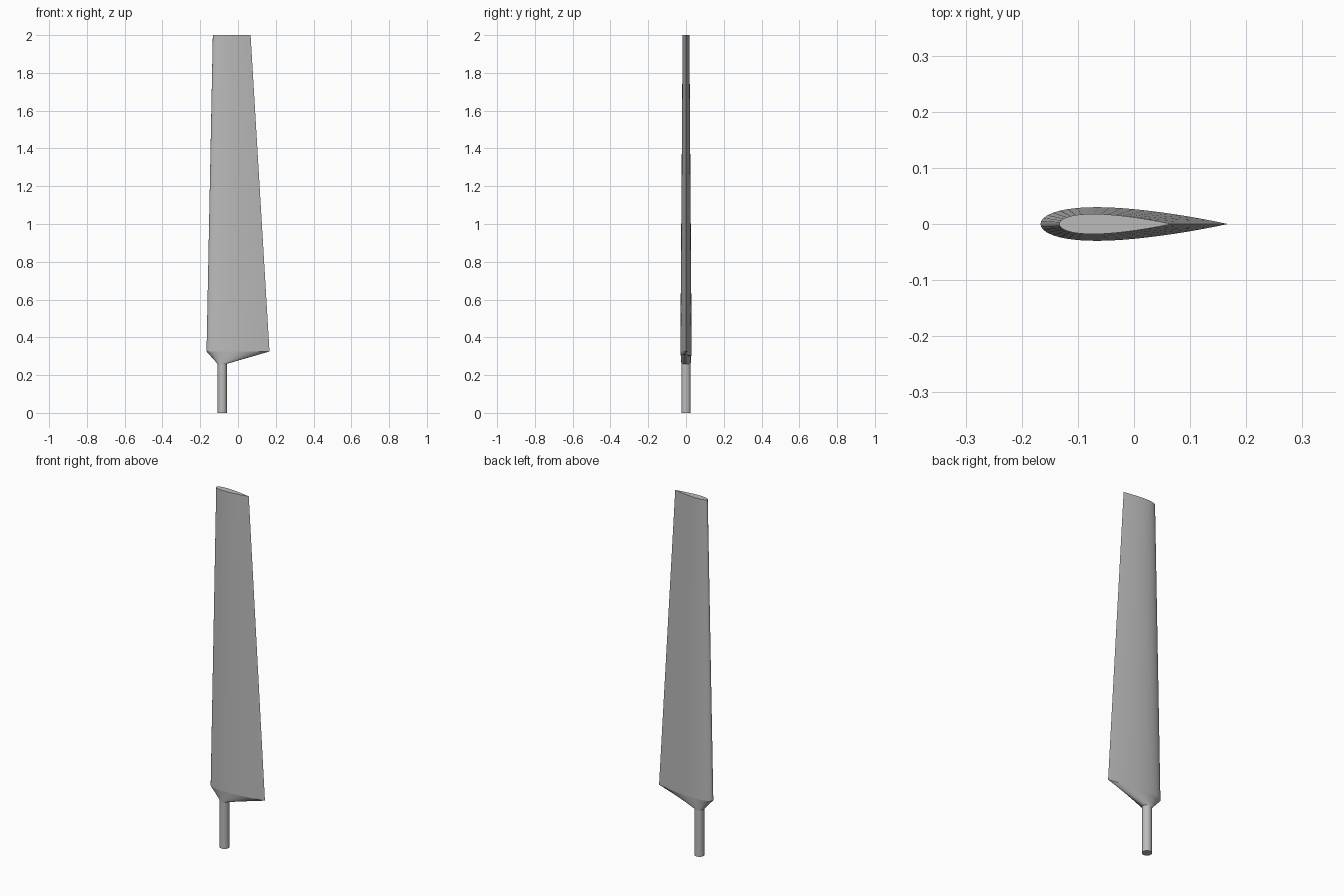
import bpy, bmesh, math

cube = bpy.data.objects.get("Cube")
if cube:
    bpy.data.objects.remove(cube, do_unlink=True)

SIDES = 48
PIVOT_X = -0.0833      # quarter-chord axis shared by shaft and blade
SHAFT_R = 0.025
SHAFT_TOP, BLADE_BASE, TIP = 0.26, 0.325, 2.0
THICKNESS = 0.18

grey = bpy.data.materials.new("blade grey")
grey.use_nodes = True
colour = (0.5, 0.5, 0.5, 1)
grey.diffuse_color = colour
grey.node_tree.nodes["Principled BSDF"].inputs["Base Color"].default_value = colour


def angles():
    return [2 * math.pi * i / SIDES for i in range(SIDES)]


def circle(z):
    return [(PIVOT_X + SHAFT_R * math.cos(a), SHAFT_R * math.sin(a), z) for a in angles()]


def airfoil(chord, z):
    """Symmetric teardrop section with its sharp edge towards +x."""
    ring = []
    for a in angles():
        u = 0.5 + 0.5 * math.cos(a)
        half = 5 * THICKNESS * (0.2969 * math.sqrt(u) - 0.126 * u - 0.3516 * u**2
                                + 0.2843 * u**3 - 0.1036 * u**4)
        side = math.copysign(1, math.sin(a))
        y = 0 if a == 0 else side * max(half, 0)
        ring.append((PIVOT_X + chord * (u - 0.25), y * chord, z))
    return ring


def loft(name, lower, upper, cap_low=False, cap_high=False):
    bm = bmesh.new()
    low = [bm.verts.new(p) for p in lower]
    high = [bm.verts.new(p) for p in upper]
    for i in range(SIDES):
        j = (i + 1) % SIDES
        bm.faces.new((low[i], low[j], high[j], high[i]))
    if cap_low:
        bm.faces.new(low[::-1])
    if cap_high:
        bm.faces.new(high)
    mesh = bpy.data.meshes.new(name)
    bm.to_mesh(mesh)
    bm.free()
    mesh.materials.append(grey)
    obj = bpy.data.objects.new(name, mesh)
    bpy.context.collection.objects.link(obj)
    bpy.ops.object.select_all(action='DESELECT')
    obj.select_set(True)
    bpy.context.view_layer.objects.active = obj
    bpy.ops.object.shade_smooth_by_angle(angle=math.radians(30))
    return obj


# Round mounting shaft, flared root and tapered blade
loft("shaft", circle(0), circle(SHAFT_TOP), cap_low=True)
loft("root_flare", circle(SHAFT_TOP), airfoil(0.3333, BLADE_BASE))
loft("blade", airfoil(0.3333, BLADE_BASE), airfoil(0.2, TIP), cap_high=True)
